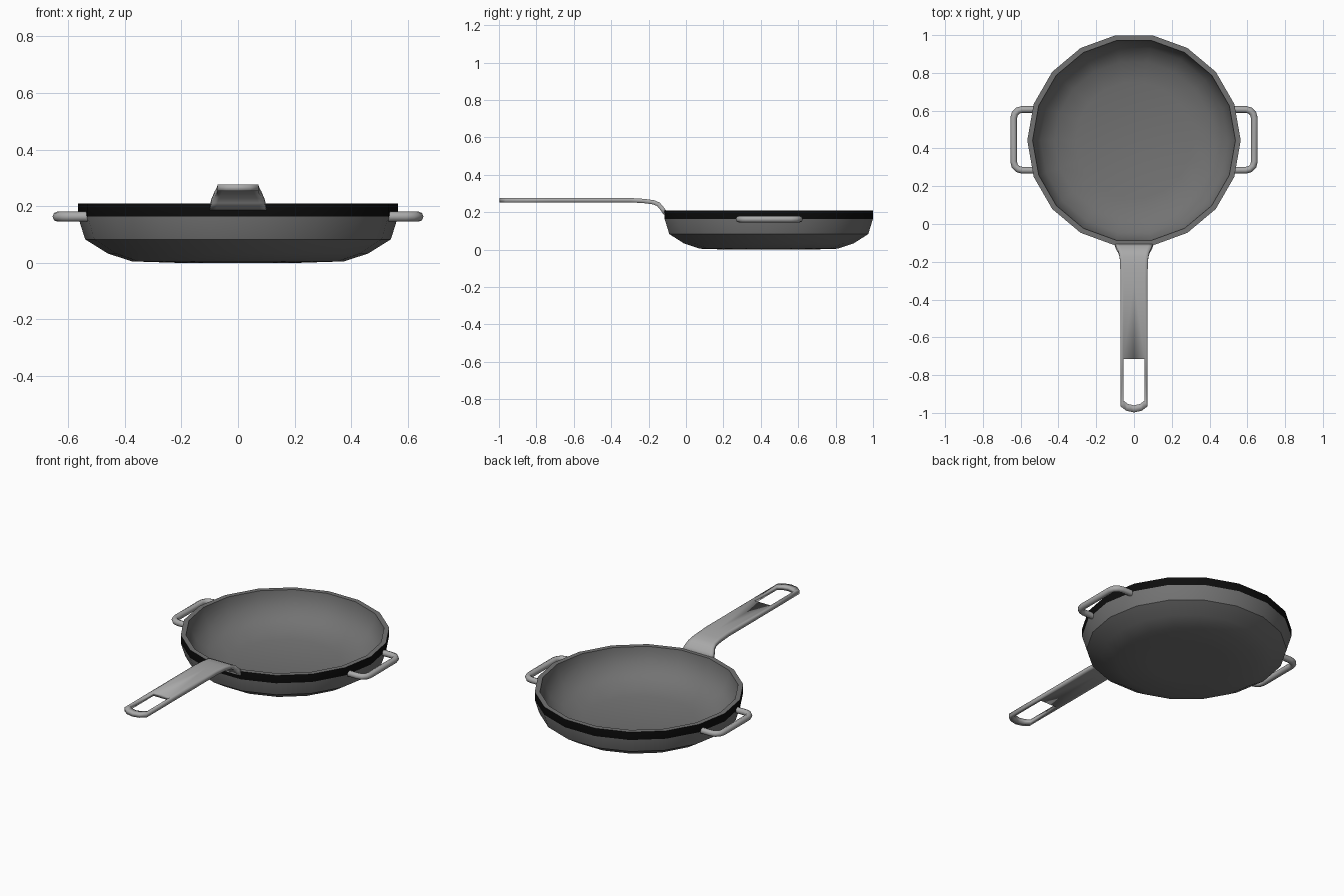
import bpy, bmesh, math
from mathutils import Vector

if "Cube" in bpy.data.objects:
    bpy.data.objects.remove(bpy.data.objects["Cube"])

CY = 0.4425   # pan centre in y
SIDES = 18


def material(name, v):
    m = bpy.data.materials.new(name)
    m.diffuse_color = (v, v, v, 1)
    m.use_nodes = True
    m.node_tree.nodes["Principled BSDF"].inputs["Base Color"].default_value = m.diffuse_color
    return m


BODY = material("dark grey metal", 0.17)
BAND = material("black band", 0.004)
STEEL = material("light grey handle", 0.40)


def finish(name, bm, mats):
    bmesh.ops.recalc_face_normals(bm, faces=bm.faces)
    me = bpy.data.meshes.new(name)
    bm.to_mesh(me)
    bm.free()
    ob = bpy.data.objects.new(name, me)
    bpy.context.collection.objects.link(ob)
    for m in mats:
        me.materials.append(m)
    return ob


def smooth(ob, deg):
    bpy.ops.object.select_all(action='DESELECT')
    ob.select_set(True)
    bpy.context.view_layer.objects.active = ob
    bpy.ops.object.shade_smooth_by_angle(angle=math.radians(deg))


# pan: closed profile (radius, z) from the outer bottom over the rim to the floor
profile = [(0.22, 0.0), (0.375, 0.005), (0.46, 0.033), (0.54, 0.083), (0.565, 0.163),
           (0.565, 0.21), (0.537, 0.21), (0.532, 0.17), (0.495, 0.095),
           (0.42, 0.047), (0.31, 0.018)]
bm = bmesh.new()
rings = []
for r, z in profile:
    rings.append([bm.verts.new((r * math.cos(a), CY + r * math.sin(a), z))
                  for a in (2 * math.pi * i / SIDES for i in range(SIDES))])
for k, (lo, hi) in enumerate(zip(rings, rings[1:])):
    for i in range(SIDES):
        j = (i + 1) % SIDES
        f = bm.faces.new((lo[i], lo[j], hi[j], hi[i]))
        f.material_index = 1 if k == 4 else 0   # upright outer band
bm.faces.new(rings[0])
bm.faces.new(rings[-1])
smooth(finish("pan_body", bm, [BODY, BAND]), 40)

# long handle: half of the top sheet, mirrored and thickened
stations = [(-0.1, 0.2, 0.1), (-0.118, 0.225, 0.094), (-0.14, 0.251, 0.083),
            (-0.17, 0.264, 0.076), (-0.22, 0.271, 0.073), (-0.3, 0.276, 0.072),
            (-0.715, 0.276, 0.072)]
bm = bmesh.new()
rows = [[bm.verts.new((w * t, y, z)) for t in (0, 0.78, 1)] for y, z, w in stations]
for a, b in zip(rows, rows[1:]):
    for i in range(2):
        bm.faces.new((a[i], b[i], b[i + 1], a[i + 1]))
# frame round the hanging hole
inner, outer = rows[-1][1], rows[-1][2]
for (xi, yi), (xo, yo) in [((0.056, -0.935), (0.072, -0.965)),
                           ((0.032, -0.953), (0.042, -0.988)),
                           ((0, -0.96), (0, -0.998))]:
    ni, no = bm.verts.new((xi, yi, 0.276)), bm.verts.new((xo, yo, 0.276))
    bm.faces.new((inner, ni, no, outer))
    inner, outer = ni, no
handle = finish("long_handle", bm, [STEEL])
if handle.data.polygons[0].normal.z < 0:
    handle.data.flip_normals()
mir = handle.modifiers.new("mirror", 'MIRROR')
mir.use_clip = True
sol = handle.modifiers.new("thickness", 'SOLIDIFY')
sol.thickness = 0.023
sol.offset = -1
smooth(handle, 35)


# side grips: octagonal tube swept along a rounded bracket
def side_grip(name, s):
    x1, hy, c = 0.637, 0.161, 0.045
    path = [(0.53, -hy)]
    for sy, a0 in ((-1, -90), (1, 0)):
        for t in range(4):
            a = math.radians(a0 + 30 * t)
            path.append((x1 - c + c * math.cos(a), sy * (hy - c) + c * math.sin(a)))
    path.append((0.53, hy))
    pts = [Vector((s * x, y + CY + 0.003, 0.163)) for x, y in path]
    bm = bmesh.new()
    loops = []
    for i, p in enumerate(pts):
        d = (pts[min(i + 1, len(pts) - 1)] - pts[max(i - 1, 0)]).normalized()
        side = d.cross(Vector((0, 0, 1)))
        loops.append([bm.verts.new(p + 0.018 * (side * math.cos(a) + Vector((0, 0, math.sin(a)))))
                      for a in (math.pi * k / 4 for k in range(8))])
    for a, b in zip(loops, loops[1:]):
        for k in range(8):
            m = (k + 1) % 8
            bm.faces.new((a[k], a[m], b[m], b[k]))
    bm.faces.new(loops[0])
    bm.faces.new(loops[-1])
    smooth(finish(name, bm, [STEEL]), 50)


side_grip("right_grip", 1)
side_grip("left_grip", -1)
